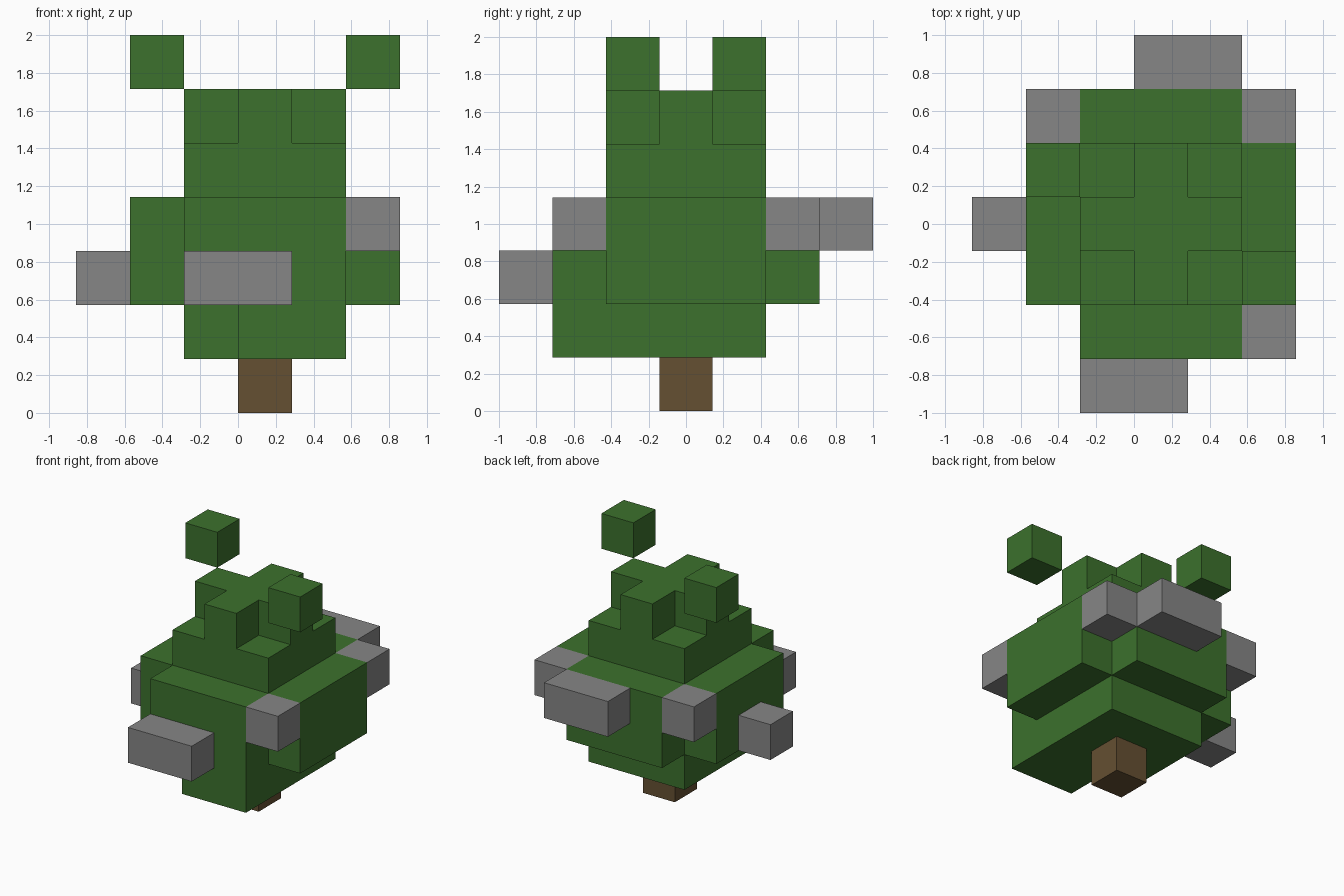
import bpy
import bmesh
from mathutils import Vector

cube = bpy.data.objects.get("Cube")
if cube:
    bpy.data.objects.remove(cube, do_unlink=True)

UNIT = 2 / 7                      # edge of one block
ORIGIN = Vector((-3, -3.5, 0))    # grid corner, in blocks


def material(name, rgb):
    mat = bpy.data.materials.new(name)
    mat.use_nodes = True
    mat.diffuse_color = (*rgb, 1)
    mat.node_tree.nodes["Principled BSDF"].inputs["Base Color"].default_value = (*rgb, 1)
    return mat


def block(x, y, z):
    """Cells of a box given inclusive index ranges."""
    return {(i, j, k)
            for i in range(x[0], x[-1] + 1)
            for j in range(y[0], y[-1] + 1)
            for k in range(z[0], z[-1] + 1)}


def build(name, cells, mat, occupied):
    """Mesh the outer shell of a set of cells, merging flat areas."""
    bm = bmesh.new()
    for cell in sorted(cells):
        base = Vector(cell)
        for axis in range(3):
            for side in (0, 1):
                step = [0, 0, 0]
                step[axis] = 2 * side - 1
                if tuple(c + s for c, s in zip(cell, step)) in occupied:
                    continue
                u, v = Vector(), Vector()
                u[(axis + 1) % 3] = 1
                v[(axis + 2) % 3] = 1
                start = base.copy()
                start[axis] += side
                corners = [start, start + u, start + u + v, start + v]
                if not side:
                    corners.reverse()
                bm.faces.new([bm.verts.new((c + ORIGIN) * UNIT) for c in corners])
    bmesh.ops.remove_doubles(bm, verts=bm.verts[:], dist=UNIT / 100)
    bmesh.ops.dissolve_limit(bm, angle_limit=0.01, verts=bm.verts[:], edges=bm.edges[:])
    mesh = bpy.data.meshes.new(name)
    bm.to_mesh(mesh)
    bm.free()
    mesh.materials.append(mat)
    bpy.context.collection.objects.link(bpy.data.objects.new(name, mesh))


green = material("leaf green", (0.045, 0.165, 0.026))
grey = material("ornament grey", (0.238, 0.238, 0.238))
brown = material("bark brown", (0.130, 0.080, 0.032))

MID = (2, 4)   # three blocks around the trunk axis

parts = {
    "trunk": (block([3], [3], [0]), brown),
    # Foliage tiers, from the bottom up
    "lower_foliage": (block(MID, MID, [1]) | block((3, 4), [1], [1]), green),
    "wide_foliage": (block((1, 5), MID, (2, 3)) | block(MID, (1, 5), (2, 3)), green),
    "upper_foliage": (block(MID, MID, [4]), green),
    "crown": (block(MID, [3], [5]) | block([3], MID, [5]), green),
    # Loose leaf blocks above the crown
    "floating_leaf_right": (block([1], [4], [6]), green),
    "floating_leaf_left": (block([5], [2], [6]), green),
    # Grey blocks around the wide tier
    "front_bar": (block((2, 3), [0], [2]), grey),
    "back_bar": (block((3, 4), [6], [3]), grey),
    "side_ornament": (block([0], [3], [2]), grey),
    "front_left_ornament": (block([5], [1], [3]), grey),
    "back_left_ornament": (block([5], [5], [3]), grey),
    "back_right_ornament": (block([1], [5], [3]), grey),
}

occupied = set().union(*(cells for cells, _ in parts.values()))
for name, (cells, mat) in parts.items():
    build(name, cells, mat, occupied)
